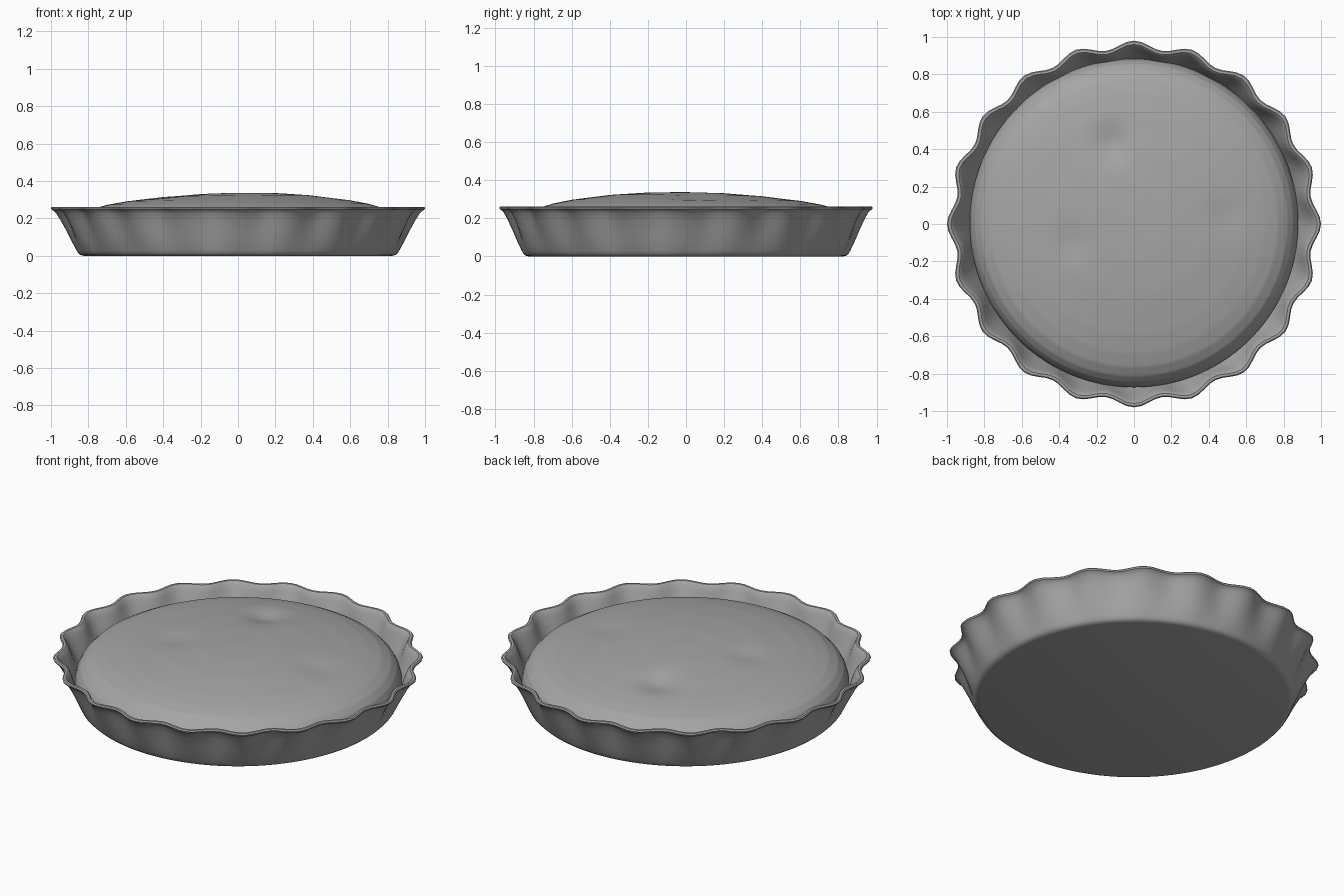
import bpy, bmesh, math

if "Cube" in bpy.data.objects:
    bpy.data.objects.remove(bpy.data.objects["Cube"], do_unlink=True)

SEGMENTS = 160
LOBES = 20
RIPPLE = 0.022

grey = bpy.data.materials.new("plain grey")
grey.use_nodes = True
grey.diffuse_color = (0.38, 0.38, 0.38, 1)
grey.node_tree.nodes["Principled BSDF"].inputs["Base Color"].default_value = (0.38, 0.38, 0.38, 1)


def lathe(name, rings, place, cap_start=True, cap_end=True):
    """Skin a stack of rings; place(ring, angle) gives each point."""
    bm = bmesh.new()
    loops = [[bm.verts.new(place(ring, math.tau * i / SEGMENTS)) for i in range(SEGMENTS)]
             for ring in rings]
    for a, b in zip(loops, loops[1:]):
        for i in range(SEGMENTS):
            j = (i + 1) % SEGMENTS
            bm.faces.new((a[i], a[j], b[j], b[i]))
    if cap_start:
        bm.faces.new(loops[0][::-1])
    if cap_end:
        bm.faces.new(loops[-1])
    bmesh.ops.recalc_face_normals(bm, faces=bm.faces)
    mesh = bpy.data.meshes.new(name)
    bm.to_mesh(mesh)
    bm.free()
    mesh.materials.append(grey)
    obj = bpy.data.objects.new(name, mesh)
    bpy.context.collection.objects.link(obj)
    bpy.ops.object.select_all(action="DESELECT")
    obj.select_set(True)
    bpy.context.view_layer.objects.active = obj
    bpy.ops.object.shade_smooth_by_angle(angle=math.radians(40))
    return obj


# Fluted dish: radius, height, flute strength, from the base up and back inside
dish_profile = [
    (0.825, 0.0, 0), (0.842, 0.004, 0), (0.853, 0.014, 0.03), (0.862, 0.03, 0.08),
    (0.885, 0.08, 0.25), (0.91, 0.14, 0.5), (0.935, 0.195, 0.75), (0.953, 0.228, 0.9),
    (0.966, 0.242, 1), (0.976, 0.248, 1), (0.978, 0.256, 1), (0.972, 0.262, 1),
    (0.958, 0.262, 1), (0.95, 0.255, 1), (0.935, 0.228, 0.9), (0.915, 0.185, 0.7),
    (0.893, 0.14, 0.4), (0.873, 0.1, 0.2), (0.845, 0.045, 0), (0.825, 0.03, 0),
]


def dish_point(ring, angle):
    radius, height, flute = ring
    r = radius + RIPPLE * flute * math.cos(LOBES * angle)
    return (r * math.cos(angle), r * math.sin(angle) * (1 - 0.02 * flute), height)


lathe("pie_dish", dish_profile, dish_point)

# Domed filling with a rounded edge and a few soft dents
dome_profile = [(0.0, 0.337), (0.2, 0.333), (0.4, 0.319), (0.6, 0.294), (0.7, 0.275),
                (0.77, 0.255), (0.82, 0.228), (0.85, 0.198), (0.868, 0.165), (0.878, 0.125)]
# x, y, width, depth
dents = [(-0.12, 0.42, 0.065, 0.028), (-0.33, -0.11, 0.07, 0.012), (0.49, 0.04, 0.07, 0.009)]


def dome_rings(steps=6):
    rings = []
    for (r0, z0), (r1, z1) in zip(dome_profile, dome_profile[1:]):
        for k in range(steps):
            t = k / steps
            rings.append((max(r0 + (r1 - r0) * t, 0.004), z0 + (z1 - z0) * t))
    return rings + [dome_profile[-1]]


def dome_point(ring, angle):
    r, z = ring
    x, y = r * math.cos(angle), r * math.sin(angle)
    # Gentle unevenness that dies out at the edge
    z += 0.012 * (x - y) * max(0, 1 - (r / 0.85) ** 2)
    for dx, dy, width, depth in dents:
        z -= depth * math.exp(-((x - dx) ** 2 + (y - dy) ** 2) / (2 * width ** 2))
    return (x, y + 0.005, z)


lathe("pie_filling", dome_rings(), dome_point, cap_end=False)
